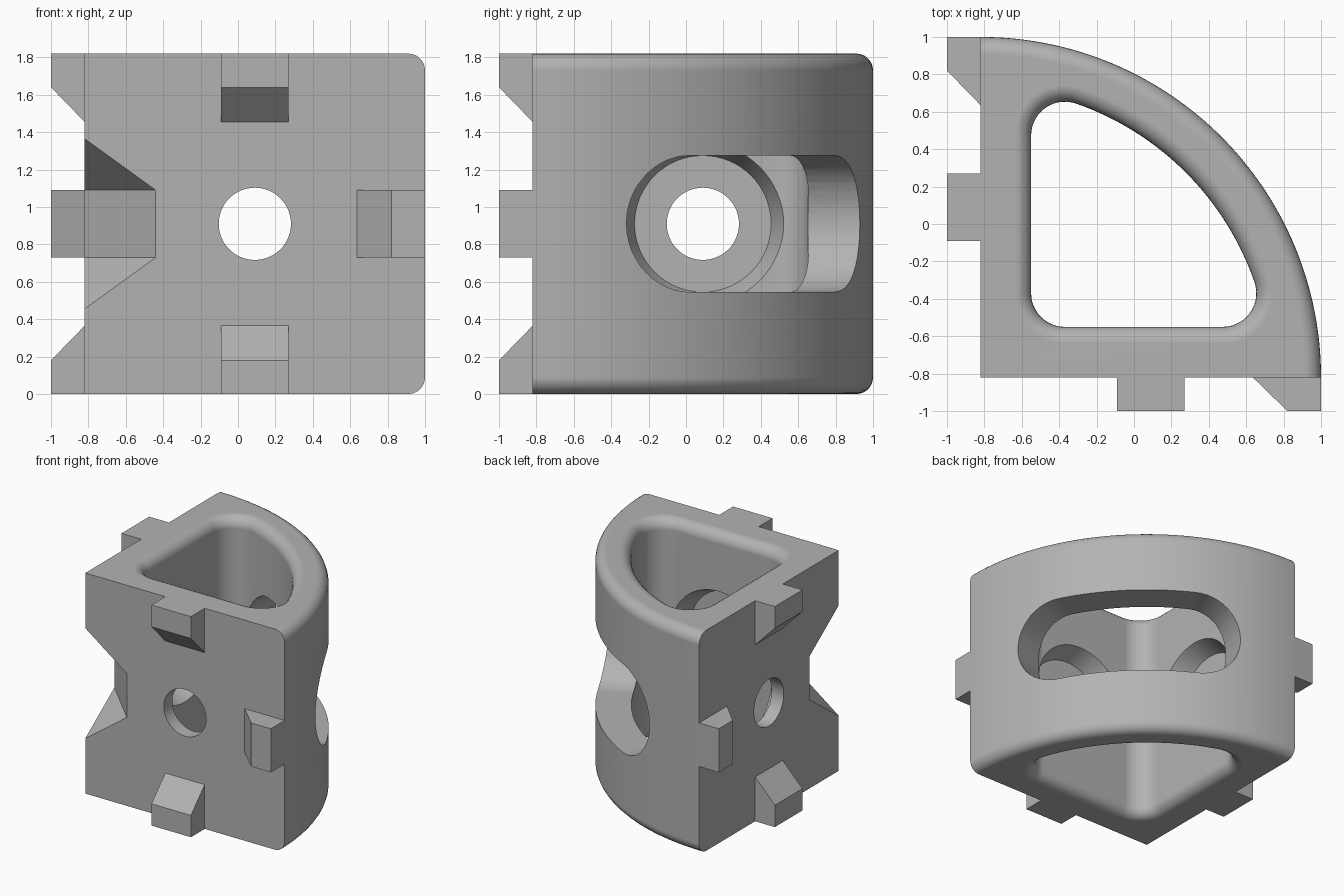
import bpy, bmesh
from math import sin, cos, pi, radians, atan2, sqrt
from mathutils import Vector

if "Cube" in bpy.data.objects:
    bpy.data.objects.remove(bpy.data.objects["Cube"], do_unlink=True)

CORNER = -0.82          # square corner of the quarter round
RADIUS = 1.82
HEIGHT = 1.82
MID = HEIGHT / 2
AXIS = 0.09             # screw hole position along each flat wall
FILLET = 0.09

grey = bpy.data.materials.new("light_grey")
grey.use_nodes = True
grey.diffuse_color = (0.45, 0.45, 0.45, 1)
grey.node_tree.nodes["Principled BSDF"].inputs["Base Color"].default_value = grey.diffuse_color


def loft(name, rings, swap=False):
    """Closed solid through rings of equal length; swap mirrors over the diagonal."""
    bm = bmesh.new()
    rows = [[bm.verts.new((p[1], p[0], p[2]) if swap else p) for p in r] for r in rings]
    n = len(rows[0])
    for a, b in zip(rows, rows[1:]):
        for i in range(n):
            j = (i + 1) % n
            bm.faces.new((a[i], a[j], b[j], b[i]))
    bm.faces.new(rows[0])
    bm.faces.new(rows[-1])
    bmesh.ops.recalc_face_normals(bm, faces=bm.faces)
    mesh = bpy.data.meshes.new(name)
    bm.to_mesh(mesh)
    bm.free()
    mesh.materials.append(grey)
    ob = bpy.data.objects.new(name, mesh)
    bpy.context.collection.objects.link(ob)
    return ob


def combine(target, tool, operation):
    mod = target.modifiers.new("join", 'BOOLEAN')
    mod.operation, mod.object, mod.solver = operation, tool, 'EXACT'
    bpy.context.view_layer.objects.active = target
    bpy.ops.object.modifier_apply(modifier=mod.name)
    bpy.data.objects.remove(tool, do_unlink=True)


def arc(cx, cy, r, start, end, steps):
    angles = [start + (end - start) * i / steps for i in range(steps + 1)]
    return [(cx + r * cos(a), cy + r * sin(a)) for a in angles]


def fillet_levels(steps=7):
    """(height, inset) pairs for a rounded edge at the bottom and the top."""
    quarter = [pi / 2 * i / steps for i in range(steps + 1)]
    low = [(FILLET * (1 - cos(a)), FILLET * (1 - sin(a))) for a in quarter]
    return low + [(HEIGHT - z, i) for z, i in reversed(low)]


# Quarter round block, rounded only along its curved side
def block_ring(z, inset):
    pts = [(CORNER, CORNER)] + arc(CORNER, CORNER, RADIUS - inset, 0, pi / 2, 64)
    return [(x, y, z) for x, y in pts]


body = loft("corner_block", [block_ring(z, i) for z, i in fillet_levels()])


# Vertical hollow with rounded corners, flaring at both mouths
def hollow_ring(z, grow):
    r, near, inner = 0.18, CORNER + 0.45, 1.55
    far = CORNER + sqrt((inner - r) ** 2 - 0.45 ** 2)
    a = atan2(near - CORNER, far - CORNER)
    pts = arc(near, near, r + grow, pi, 1.5 * pi, 12)
    pts += arc(far, near, r + grow, -pi / 2, a, 14)
    pts += arc(CORNER, CORNER, inner + grow, a, pi / 2 - a, 40)[1:-1]
    pts += arc(near, far, r + grow, pi / 2 - a, pi, 14)
    return [(x, y, z) for x, y in pts[:-1] + [pts[-1]]]


levels = fillet_levels()
levels = [(-0.1, FILLET)] + levels + [(HEIGHT + 0.1, FILLET)]
combine(body, loft("hollow_cutter", [hollow_ring(z, i) for z, i in levels]), 'DIFFERENCE')


# Long round-ended window through the curved wall
def window_ring(r):
    half, end = 0.365, radians(16)
    turn = half / RADIUS
    pts = arc(end + turn, 0, 1, pi / 2, 1.5 * pi, 24)
    left = [((end + turn) + (a - end - turn) * turn, MID + s * half) for a, s in pts]
    left_count = 24
    low, high = left[-1][0], pi / 2 - left[-1][0]
    bottom = [(low + (high - low) * i / left_count, MID - half) for i in range(1, left_count)]
    right = [(pi / 2 - a, z) for a, z in reversed(left)]
    top = [(a, MID + half) for a, z in reversed(bottom)]
    return [(CORNER + r * cos(a), CORNER + r * sin(a), z) for a, z in left + bottom + right + top]


combine(body, loft("window_cutter", [window_ring(1.45), window_ring(2.0)]), 'DIFFERENCE')

# Screw holes with tapered recesses on the inside of both flat walls
for swap in (False, True):
    slope = 0.065 / 0.16
    steps = [(-0.92, 0.193), (-0.71, 0.193), (-0.71, 0.365), (-0.45, 0.365 + 0.26 * slope)]
    rings = [[(x, y, z) for x, z in arc(AXIS, MID, r, 0, 2 * pi, 64)[:-1]] for y, r in steps]
    combine(body, loft("screw_cutter", rings, swap), 'DIFFERENCE')

# Tapered notch across the square corner
section = [(0.38, 0.18), (-0.2, 0.6), (-0.2, -0.6), (0.38, -0.18)]
rings = [[(CORNER + s / 2 + t, CORNER + s / 2 - t, MID + h) for s, h in section] for t in (-0.8, 0.8)]
combine(body, loft("notch_cutter", rings), 'DIFFERENCE')

# Wedge tabs: one at the top, bottom and outer end of each flat wall
wedge = [(0, 0), (0.18, 0), (0.18, 0.18), (0, 0.365)]   # (outwards, along the wall)
for swap in (False, True):
    ends = (AXIS - 0.18, AXIS + 0.18)
    top = [[(x, CORNER - o, HEIGHT - u) for o, u in wedge] for x in ends]
    bottom = [[(x, CORNER - o, u) for o, u in wedge] for x in ends]
    side = [[(1 - u, CORNER - o, z) for o, u in wedge] for z in (MID - 0.18, MID + 0.18)]
    for rings in (top, bottom, side):
        combine(body, loft("tab", rings, swap), 'UNION')

# Smooth curved faces, keep the flat ones crisp
bpy.ops.object.select_all(action='DESELECT')
body.select_set(True)
bpy.context.view_layer.objects.active = body
bpy.ops.object.shade_smooth_by_angle(angle=radians(30))
weighted = body.modifiers.new("even_shading", 'WEIGHTED_NORMAL')
weighted.keep_sharp = True
